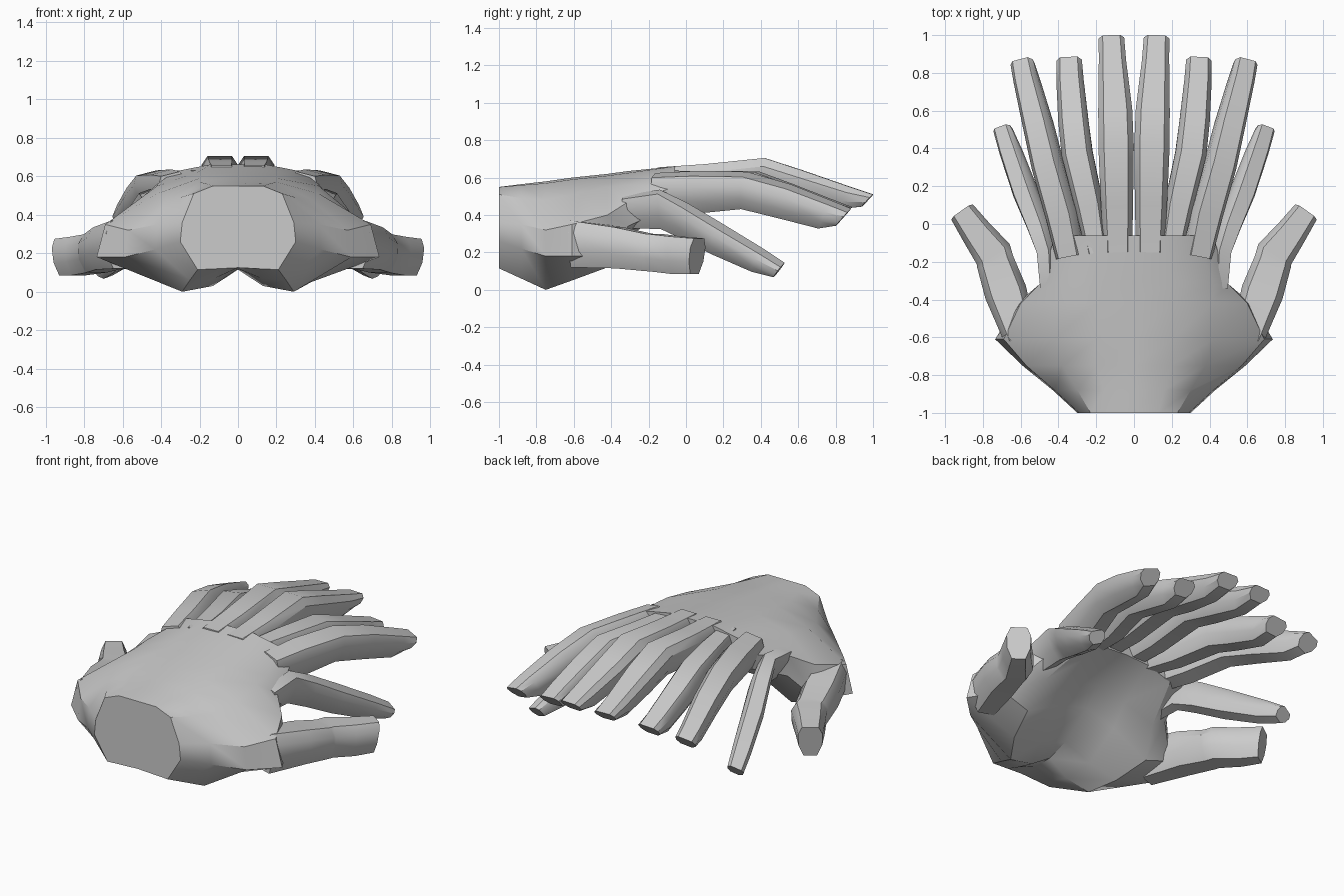
import bpy, bmesh, math
from mathutils import Vector

skin = bpy.data.materials.new("plain grey")
skin.diffuse_color = (0.6, 0.6, 0.6, 1)


def loft(name, rings, mirror=False):
    """Skin a list of equal-length point rings and cap both ends."""
    bm = bmesh.new()
    rows = [[bm.verts.new(p) for p in r] for r in rings]
    n = len(rows[0])
    for a, b in zip(rows, rows[1:]):
        for i in range(n):
            j = (i + 1) % n
            bm.faces.new((a[i], a[j], b[j], b[i]))
    bm.faces.new(rows[0])
    bm.faces.new(rows[-1])
    bmesh.ops.recalc_face_normals(bm, faces=bm.faces)
    me = bpy.data.meshes.new(name)
    bm.to_mesh(me)
    bm.free()
    me.materials.append(skin)
    ob = bpy.data.objects.new(name, me)
    bpy.context.collection.objects.link(ob)
    if mirror:
        ob.modifiers.new("mirror", 'MIRROR')
    bpy.ops.object.select_all(action='DESELECT')
    ob.select_set(True)
    bpy.context.view_layer.objects.active = ob
    bpy.ops.object.shade_smooth_by_angle(angle=math.radians(35))
    return ob


# finger cross-section: flat back, narrower pad (u across, v downwards)
SECTION = [(-.34, 0), (.34, 0), (.5, -.25), (.48, -.65),
           (.28, -1), (-.28, -1), (-.48, -.65), (-.5, -.25)]


def digit(name, stations, roll=0):
    """stations: x, y, top z, width, thickness, backward slant of the pad."""
    rings = []
    c, s = math.cos(math.radians(roll)), math.sin(math.radians(roll))
    for k, (x, y, z, w, t, slant) in enumerate(stations):
        a = stations[max(k - 1, 0)]
        b = stations[min(k + 1, len(stations) - 1)]
        head = Vector((b[0] - a[0], b[1] - a[1], 0)).normalized()
        side = Vector((head.y, -head.x, 0))
        ring = []
        for u, v in SECTION:
            p, q = u * w, v * t + t / 2
            p, q = p * c + q * s, q * c - p * s
            ring.append(Vector((x, y, z - t / 2 + q)) + side * p + head * slant * v)
        rings.append(ring)
    return loft(name, rings, mirror=True)


# palm: half sections (x, z) from top centre round to bottom centre
PALM = [
    (-1.0, [(0, .55), (.13, .55), (.23, .51), (.29, .36), (.30, .26), (.21, .115), (.1, .12), (0, .125)]),
    (-.88, [(0, .565), (.16, .56), (.3, .49), (.42, .35), (.43, .22), (.25, .06), (.12, .07), (0, .12)]),
    (-.75, [(0, .58), (.2, .57), (.38, .48), (.57, .32), (.59, .18), (.29, 0), (.13, .03), (0, .115)]),
    (-.61, [(0, .60), (.2, .59), (.42, .51), (.69, .35), (.735, .18), (.38, .05), (.18, .09), (0, .16)]),
    (-.42, [(0, .62), (.2, .61), (.42, .55), (.60, .40), (.62, .18), (.44, .12), (.2, .24), (0, .30)]),
    (-.31, [(0, .635), (.2, .625), (.42, .56), (.49, .47), (.49, .34), (.40, .29), (.19, .36), (0, .39)]),
    (-.06, [(0, .66), (.15, .66), (.33, .625), (.42, .55), (.42, .46), (.32, .43), (.16, .48), (0, .49)]),
]
loft("palm", [[(x, y, z) for x, z in h] + [(-x, y, z) for x, z in h[-2:0:-1]] for y, h in PALM])

# four fingers on each side
digit("middle_finger", [
    (.085, -.15, .655, .15, .16, 0), (.09, .1, .672, .17, .18, 0),
    (.095, .42, .705, .188, .18, .02), (.10, .62, .64, .18, .16, .05),
    (.115, .88, .55, .145, .12, .07), (.12, 1.0, .51, .135, .065, .06)])
digit("ring_finger", [
    (.19, -.15, .635, .12, .16, 0), (.235, .1, .632, .15, .19, 0),
    (.30, .38, .63, .165, .18, .02), (.32, .56, .565, .16, .16, .05),
    (.338, .78, .48, .145, .13, .07), (.343, .885, .44, .135, .075, .07)], 4)
digit("index_finger", [
    (.33, -.17, .615, .15, .18, 0), (.375, .05, .625, .17, .21, 0),
    (.455, .32, .62, .165, .18, .02), (.51, .55, .555, .155, .165, .05),
    (.57, .78, .465, .135, .13, .07), (.595, .875, .425, .125, .075, .07)], 14)
digit("little_finger", [
    (.44, -.34, .50, .085, .17, 0), (.45, -.14, .53, .1, .20, 0),
    (.50, .0, .46, .115, .18, .03), (.575, .18, .35, .125, .15, .05),
    (.655, .40, .215, .115, .11, .05), (.70, .52, .135, .1, .06, .05)], 20)

# thumbs
digit("thumb", [
    (.60, -.60, .37, .18, .25, 0), (.68, -.36, .335, .225, .22, 0),
    (.735, -.20, .30, .20, .20, 0), (.745, -.16, .298, .205, .20, 0),
    (.83, -.05, .285, .17, .20, 0), (.915, .07, .275, .14, .19, .03)])
